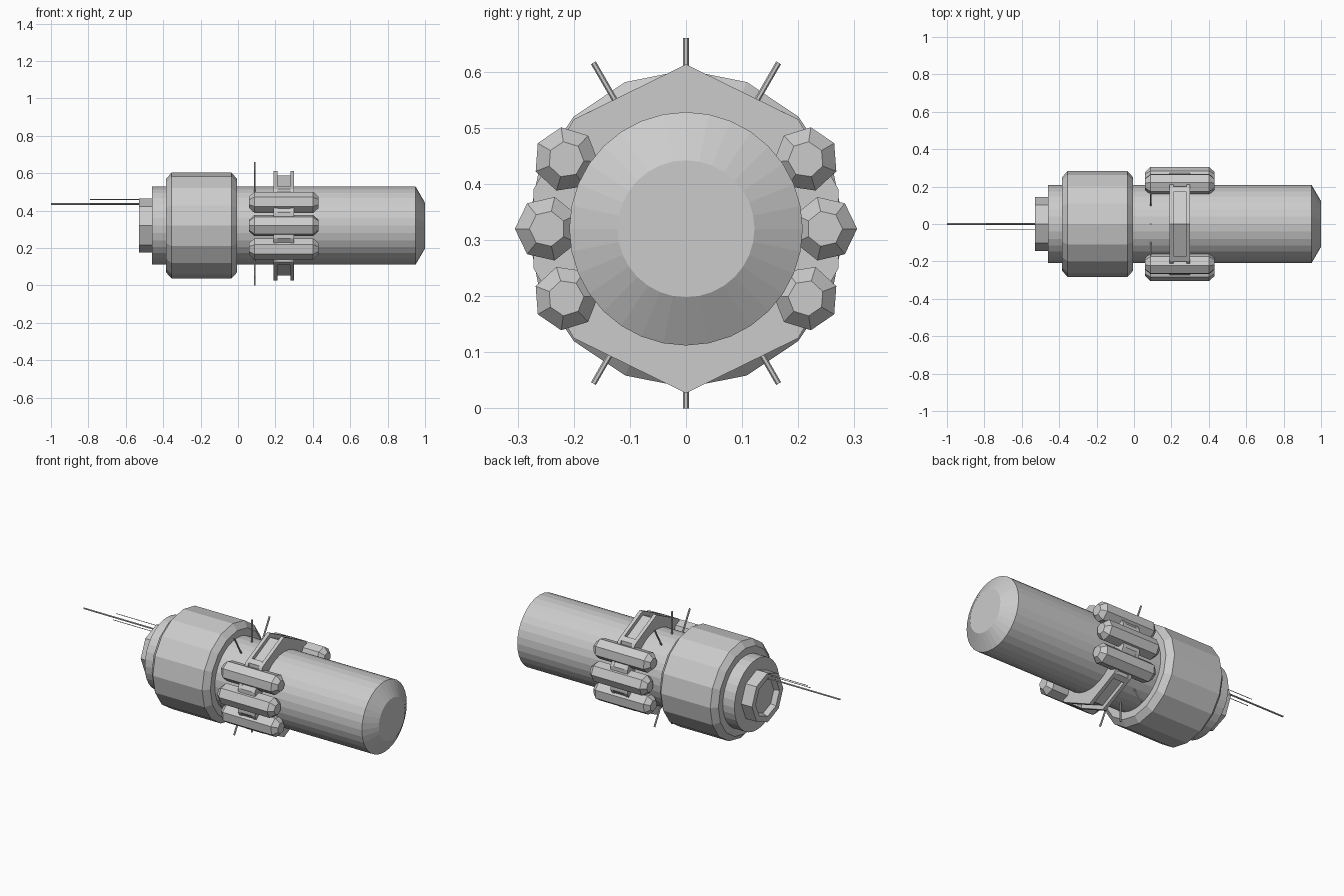
import bpy
import bmesh
from math import sin, cos, radians, tau
from mathutils import Vector

cube = bpy.data.objects.get("Cube")
if cube:
    bpy.data.objects.remove(cube, do_unlink=True)

AXIS_Z = 0.32

grey = bpy.data.materials.new("light_grey")
grey.use_nodes = True
grey.diffuse_color = (0.6, 0.6, 0.6, 1)
shader = next(n for n in grey.node_tree.nodes if n.type == 'BSDF_PRINCIPLED')
shader.inputs["Base Color"].default_value = (0.6, 0.6, 0.6, 1)
shader.inputs["Roughness"].default_value = 0.7


def finish(name, bm):
    bmesh.ops.recalc_face_normals(bm, faces=bm.faces)
    mesh = bpy.data.meshes.new(name)
    bm.to_mesh(mesh)
    bm.free()
    mesh.materials.append(grey)
    obj = bpy.data.objects.new(name, mesh)
    bpy.context.collection.objects.link(obj)
    return obj


def lathe(name, profile, sides, y=0, z=AXIS_Z, phase=0):
    """Turn (x, radius) steps around a line parallel to x, capping both ends."""
    bm = bmesh.new()
    rings = []
    for x, r in profile:
        angles = [radians(phase) + tau * i / sides for i in range(sides)]
        rings.append([bm.verts.new((x, y + r * cos(a), z + r * sin(a))) for a in angles])
    for a, b in zip(rings, rings[1:]):
        for i in range(sides):
            j = (i + 1) % sides
            bm.faces.new((a[i], a[j], b[j], b[i]))
    bm.faces.new(rings[0])
    bm.faces.new(rings[-1])
    return finish(name, bm)


def slab(name, outline, x0, x1):
    """Extrude a (y, z) outline along x."""
    bm = bmesh.new()
    face = bm.faces.new([bm.verts.new((x0, y, AXIS_Z + z)) for y, z in outline])
    out = bmesh.ops.extrude_face_region(bm, geom=[face])
    verts = [v for v in out["geom"] if isinstance(v, bmesh.types.BMVert)]
    bmesh.ops.translate(bm, verts=verts, vec=(x1 - x0, 0, 0))
    return finish(name, bm)


def rod(name, start, end, radius):
    start, end = Vector(start), Vector(end)
    bm = bmesh.new()
    bmesh.ops.create_cone(bm, cap_ends=True, segments=6, radius1=radius,
                          radius2=radius, depth=(end - start).length)
    turn = (end - start).to_track_quat('Z', 'Y').to_matrix().to_4x4()
    bm.transform(turn)
    bmesh.ops.translate(bm, verts=bm.verts, vec=(start + end) / 2)
    return finish(name, bm)


# Long hull with a bevelled nose
lathe("hull", [(-0.46, 0.208), (0.95, 0.208), (1.0, 0.122)], 32)

# Wide faceted collar
lathe("collar", [(-0.385, 0.25), (-0.355, 0.283), (-0.035, 0.283), (-0.005, 0.25)], 16)

# Octagonal end hub with a recessed face
lathe("end_hub", [(-0.50, 0.10), (-0.53, 0.11), (-0.53, 0.145), (-0.45, 0.145)], 8)

# Pointed clamp ring: two flanges, a lower web and closing walls
quarter = [(0, 0.293), (0.2, 0.195), (0.272, 0.07)]
right_half = quarter + [(y, -z) for y, z in reversed(quarter)]
ring = right_half + [(-y, z) for y, z in reversed(right_half[1:-1])]
web = [(y, z - 0.025 * (1 if z > 0 else -1)) if abs(z) > 0.1 else (y, z) for y, z in ring]
slab("ring_flange_rear", ring, 0.19, 0.21)
slab("ring_flange_front", ring, 0.28, 0.30)
slab("ring_web", web, 0.21, 0.28)
for side in (1, -1):
    for up in (1, -1):
        wall = [(0.17, 0.21), (0.2, 0.195), (0.2, 0.15), (0.17, 0.15)]
        slab("ring_end_wall", [(y * side, z * up) for y, z in wall], 0.21, 0.28)

# Three seven-sided pods on each side
for side in (0, 180):
    for step in (-30, 0, 30):
        a = side + step
        lathe("pod", [(0.06, 0.032), (0.088, 0.058), (0.402, 0.058), (0.43, 0.032)], 7,
              0.247 * cos(radians(a)), AXIS_Z + 0.247 * sin(radians(a)), a)

# Radial spikes behind the clamp ring
for a in (60, 90, 120, 240, 270, 300):
    c, s = cos(radians(a)), sin(radians(a))
    rod("radial_spike", (0.09, 0.18 * c, 0.33 + 0.18 * s),
        (0.09, 0.33 * c, 0.33 + 0.33 * s), 0.005)

# Rear antennas
rod("long_antenna", (-1.0, 0, 0.435), (-0.5, 0, 0.435), 0.005)
rod("upper_antenna", (-0.79, 0, 0.46), (-0.5, 0, 0.46), 0.002)
rod("side_antenna", (-0.79, -0.03, 0.435), (-0.5, -0.03, 0.435), 0.002)
